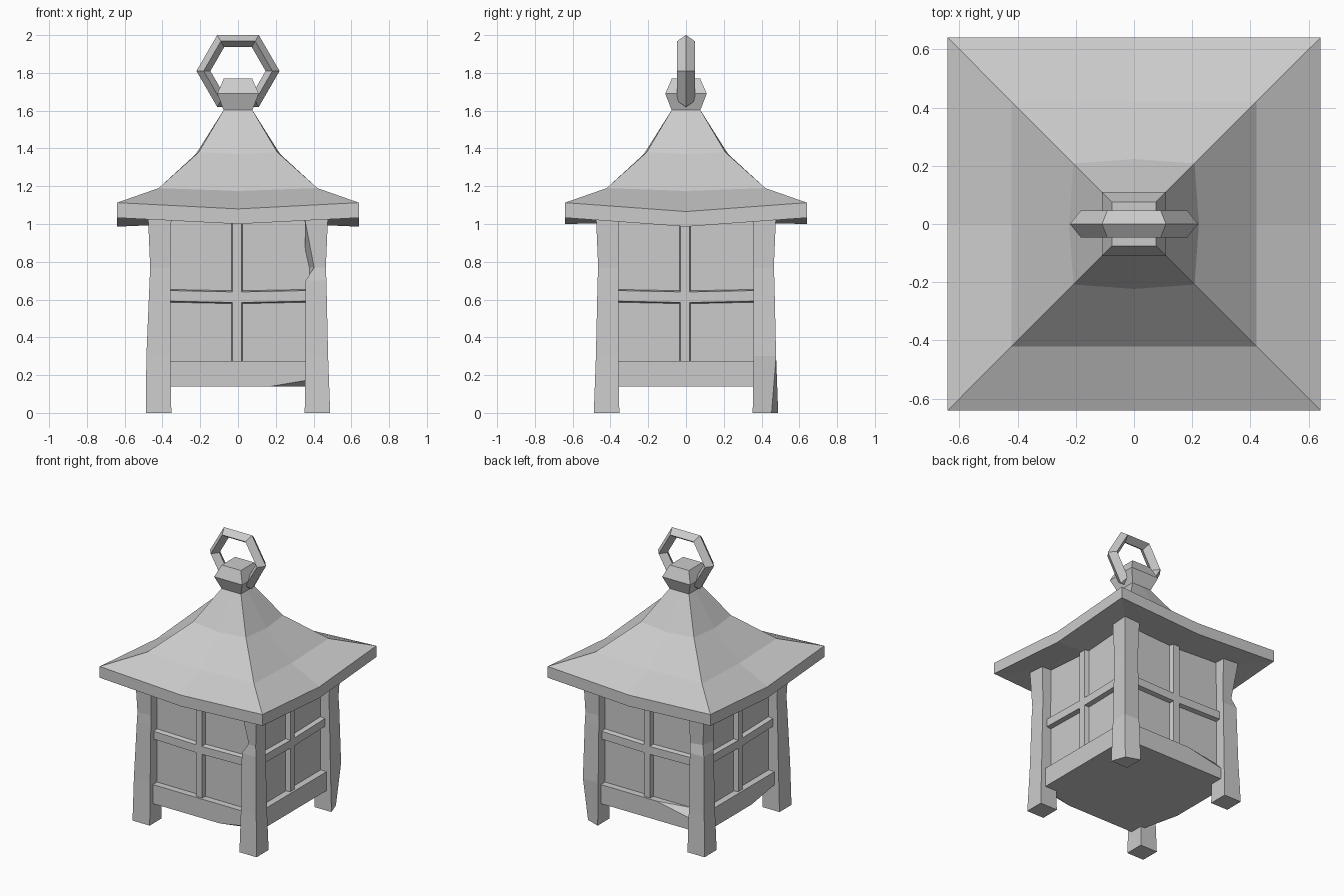
import bpy, bmesh, math
from mathutils import Vector, Matrix

if "Cube" in bpy.data.objects:
    bpy.data.objects.remove(bpy.data.objects["Cube"])

stone = bpy.data.materials.new("grey stone")
stone.use_nodes = True
GREY = (0.6, 0.6, 0.6, 1)
stone.diffuse_color = GREY
stone.node_tree.nodes["Principled BSDF"].inputs["Base Color"].default_value = GREY


def finish(name, bm):
    bmesh.ops.recalc_face_normals(bm, faces=bm.faces)
    mesh = bpy.data.meshes.new(name)
    bm.to_mesh(mesh)
    bm.free()
    mesh.materials.append(stone)
    obj = bpy.data.objects.new(name, mesh)
    bpy.context.collection.objects.link(obj)
    return obj


def loft(rings, closed=False):
    """Skin a stack of equal point rings; close it into a loop or cap the ends."""
    bm = bmesh.new()
    loops = [[bm.verts.new(p) for p in ring] for ring in rings]
    pairs = list(zip(loops, loops[1:]))
    if closed:
        pairs.append((loops[-1], loops[0]))
    for a, b in pairs:
        for i in range(len(a)):
            j = (i + 1) % len(a)
            bm.faces.new((a[i], a[j], b[j], b[i]))
    if not closed:
        for end in (loops[0], loops[-1]):
            hub = bm.verts.new(sum((v.co for v in end), Vector()) / len(end))
            for i in range(len(end)):
                bm.faces.new((end[i], end[(i + 1) % len(end)], hub))
    return bm


def square(h, z):
    return [(-h, -h, z), (h, -h, z), (h, h, z), (-h, h, z)]


def chip(bm, a, b, c):
    """Slice off the piece lying outside the plane through three points."""
    a, b, c = Vector(a), Vector(b), Vector(c)
    n = (b - a).cross(c - a).normalized()
    if n.dot(Vector((0, 0, 0.2)) - a) > 0:
        n = -n
    cut = bmesh.ops.bisect_plane(bm, geom=bm.verts[:] + bm.edges[:] + bm.faces[:],
                                 plane_co=a, plane_no=n, clear_outer=True)
    edges = [e for e in cut["geom_cut"] if isinstance(e, bmesh.types.BMEdge)]
    bmesh.ops.holes_fill(bm, edges=edges)


# Sagging roof: corners and side midpoints on every level
def roof_ring(h, z, bulge, sag_x, sag_y):
    m = h + bulge
    return [(-h, -h, z), (0, -m, z - sag_y), (h, -h, z), (m, 0, z - sag_x),
            (h, h, z), (0, m, z - sag_y), (-h, h, z), (-m, 0, z - sag_x)]


finish("roof", loft([
    roof_ring(0.64, 1.033, 0, 0.047, 0.033),
    roof_ring(0.64, 1.113, 0, 0.047, 0.033),
    roof_ring(0.42, 1.19, 0, 0.015, 0.015),
    roof_ring(0.208, 1.38, 0.015, 0.01, 0.01),
    roof_ring(0.075, 1.605, 0, 0, 0)]))

# Finial
finish("finial", loft([square(0.075, 1.6), square(0.11, 1.69), square(0.075, 1.77)]))

# Hexagonal hanging ring with a diamond section
section = [(0.22, 0), (0.182, 0.047), (0.146, 0), (0.182, -0.047)]
finish("hanging_ring", loft(
    [[(r * math.cos(k * math.pi / 3), y, 1.81 + r * math.sin(k * math.pi / 3))
      for r, y in section] for k in range(6)], closed=True))


# Corner posts, pinched in the middle, with worn edges
def post(name, sx, sy, dents):
    rings = []
    for z, inner, outer in ((0, 0.353, 0.488), (0.3, 0.357, 0.477), (0.7, 0.358, 0.468),
                            (0.77, 0.358, 0.465), (1.03, 0.353, 0.476)):
        corners = {"inner": (inner, inner), "front": (inner, outer),
                   "outer": (outer, outer), "side": (outer, inner)}
        ring = []
        for key, (x, y) in corners.items():
            dx, dy = dents.get((key, z), (0, 0))
            ring.append((sx * (x + dx), sy * (y + dy), z))
        rings.append(ring)
    finish(name, loft(rings))


post("front_left_post", 1, -1, {("front", 0.77): (0.045, -0.01)})
post("front_right_post", -1, -1, {("outer", 0.3): (0.008, 0)})
post("back_left_post", 1, 1, {("outer", 0): (-0.035, -0.035)})
post("back_right_post", -1, 1, {("outer", 0.77): (-0.02, -0.02)})

# Inner box of panels
finish("panels", loft([square(0.4, 0.2), square(0.4, 1.02)]))

# Base block with chipped edges
B = 0.447
base = loft([square(B, 0.14), square(B, 0.275)])
chip(base, (0.17, -B, 0.14), (0.36, -B, 0.172), (0.36, -0.39, 0.14))
chip(base, (-0.08, B, 0.275), (-0.33, B, 0.225), (-0.33, 0.40, 0.275))
chip(base, (-B, -0.1, 0.14), (-B, -0.34, 0.18), (-0.39, -0.34, 0.14))
finish("base", base)


# Window lattice on all four sides
def bar(name, angle, start, mid, end, half, along_x):
    rings = []
    for t, off in ((start, 0), (mid, -0.008), (end, 0)):
        ring = []
        for s, y in ((-half - 0.008, -0.39), (-half, -0.432), (half, -0.432), (half + 0.008, -0.39)):
            ring.append((t, y, 0.62 + s + off) if along_x else (s - 0.005, y, t))
        rings.append(ring)
    bm = loft(rings)
    bmesh.ops.rotate(bm, verts=bm.verts, matrix=Matrix.Rotation(angle, 3, "Z"))
    finish(name, bm)


for i, side in enumerate(("front", "left", "back", "right")):
    bar(side + "_cross_rail", i * math.pi / 2, -0.38, 0, 0.38, 0.028, True)
    bar(side + "_upright", i * math.pi / 2, 0.25, 0.6, 1.02, 0.024, False)
